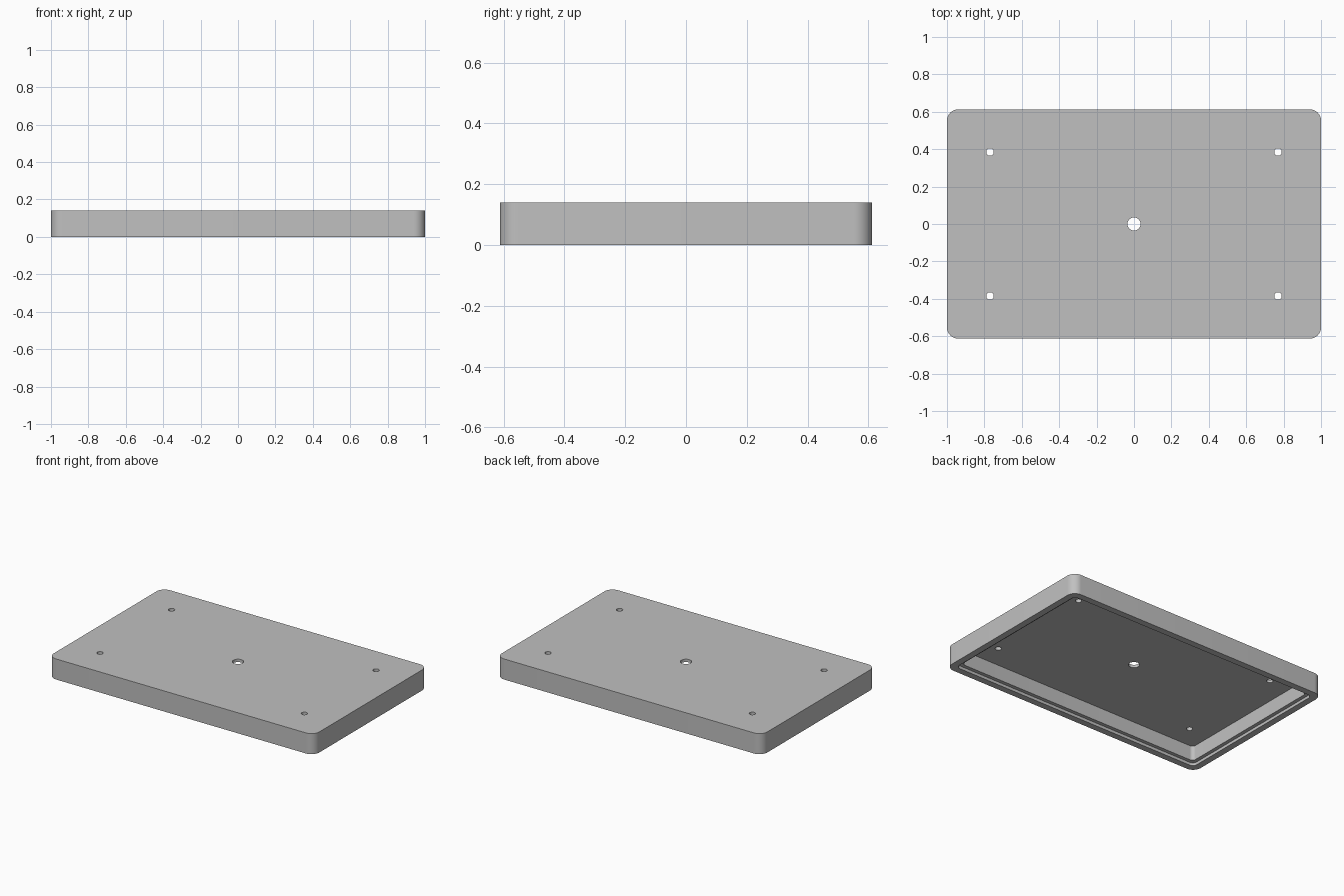
import bpy, math

if "Cube" in bpy.data.objects:
    bpy.data.objects.remove(bpy.data.objects["Cube"], do_unlink=True)

WIDTH, DEPTH, HEIGHT = 2.0, 1.225, 0.14
STEP_TOP, CEILING = 0.02, 0.12

grey = bpy.data.materials.new("plain grey")
grey.use_nodes = True
colour = (0.53, 0.53, 0.53, 1)
grey.diffuse_color = colour
grey.node_tree.nodes["Principled BSDF"].inputs["Base Color"].default_value = colour


def prism(name, outline, z0, z1):
    """Closed upright prism over a counter-clockwise outline."""
    n = len(outline)
    verts = [(x, y, z) for z in (z0, z1) for x, y in outline]
    faces = [tuple(reversed(range(n))), tuple(range(n, 2 * n))]
    faces += [(i, (i + 1) % n, n + (i + 1) % n, n + i) for i in range(n)]
    mesh = bpy.data.meshes.new(name)
    mesh.from_pydata(verts, [], faces)
    mesh.materials.append(grey)
    obj = bpy.data.objects.new(name, mesh)
    bpy.context.collection.objects.link(obj)
    return obj


def rounded_rect(inset, radius, steps=12):
    hx, hy = WIDTH / 2 - inset - radius, DEPTH / 2 - inset - radius
    points = []
    for q, (sx, sy) in enumerate(((1, 1), (-1, 1), (-1, -1), (1, -1))):
        for i in range(steps + 1):
            a = math.pi / 2 * (q + i / steps)
            points.append((sx * hx + radius * math.cos(a),
                           sy * hy + radius * math.sin(a)))
    return points


def circle(x, y, radius, n=32):
    return [(x + radius * math.cos(math.tau * i / n),
             y + radius * math.sin(math.tau * i / n)) for i in range(n)]


# Lid body
lid = prism("lid", rounded_rect(0, 0.06), 0, HEIGHT)

# Stepped recess underneath, then the through holes
cutters = [
    prism("step_cutter", rounded_rect(0.045, 0.03), -0.05, STEP_TOP),
    prism("cavity_cutter", rounded_rect(0.07, 0.025), -0.06, CEILING),
    prism("centre_hole_cutter", circle(0, 0, 0.035), 0.05, 0.2),
]
cutters += [prism("screw_hole_cutter", circle(sx * 0.77, sy * 0.385, 0.02), 0.05, 0.2)
            for sx in (-1, 1) for sy in (-1, 1)]

bpy.context.view_layer.objects.active = lid
for cutter in cutters:
    cutter.hide_render = True
    mod = lid.modifiers.new("cut", 'BOOLEAN')
    mod.operation, mod.solver, mod.object = 'DIFFERENCE', 'EXACT', cutter
    bpy.ops.object.modifier_apply(modifier=mod.name)
    bpy.data.objects.remove(cutter, do_unlink=True)

# Smooth rounded corners, sharp edges
bpy.ops.object.select_all(action='DESELECT')
lid.select_set(True)
bpy.ops.object.shade_smooth_by_angle(angle=math.radians(30))
